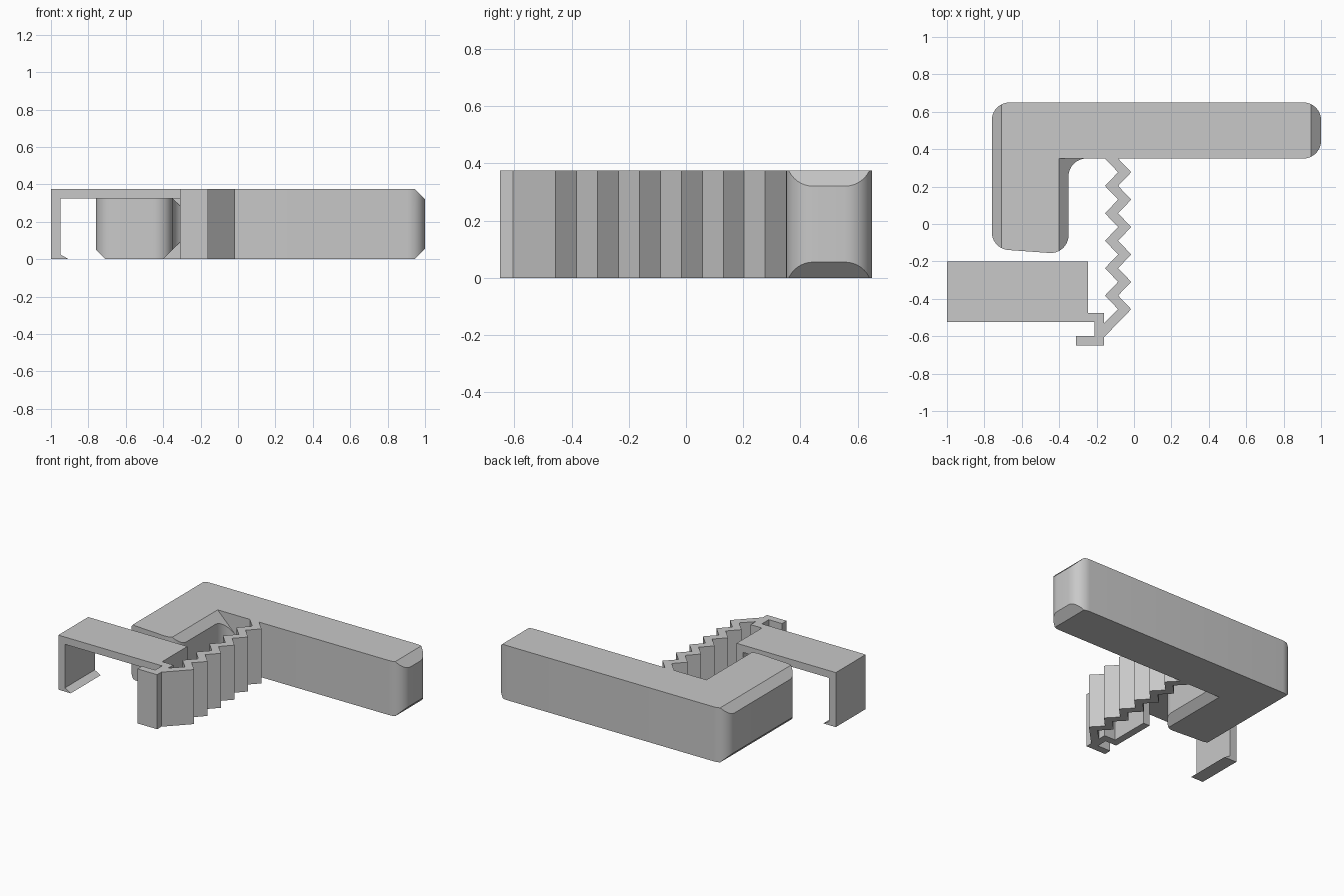
import bpy, bmesh, math
from mathutils import Vector

if "Cube" in bpy.data.objects:
    bpy.data.objects.remove(bpy.data.objects["Cube"], do_unlink=True)

HEIGHT = 0.375

grey = bpy.data.materials.new("plain grey")
grey.use_nodes = True
COLOUR = (0.58, 0.58, 0.58, 1)
grey.diffuse_color = COLOUR
grey.node_tree.nodes["Principled BSDF"].inputs["Base Color"].default_value = COLOUR


def prism(name, outline, lo, hi, axis="z"):
    """Extrude a flat outline along z, or an x-z outline along y."""
    bm = bmesh.new()
    place = (lambda a, b, h: (a, b, h)) if axis == "z" else (lambda a, b, h: (a, h, b))
    face = bm.faces.new([bm.verts.new(place(a, b, lo)) for a, b in outline])
    grown = bmesh.ops.extrude_face_region(bm, geom=[face])["geom"]
    bmesh.ops.translate(bm, vec=place(0, 0, hi - lo),
                        verts=[g for g in grown if isinstance(g, bmesh.types.BMVert)])
    bmesh.ops.recalc_face_normals(bm, faces=bm.faces)
    mesh = bpy.data.meshes.new(name)
    bm.to_mesh(mesh)
    bm.free()
    mesh.materials.append(grey)
    obj = bpy.data.objects.new(name, mesh)
    bpy.context.collection.objects.link(obj)
    return obj


def rounded(corners, steps=10):
    """Replace every (x, y, radius) corner with an arc."""
    result = []
    for i, (x, y, r) in enumerate(corners):
        p = Vector((x, y, 0))
        u = (Vector((*corners[i - 1][:2], 0)) - p).normalized()
        v = (Vector((*corners[(i + 1) % len(corners)][:2], 0)) - p).normalized()
        half = u.angle(v) / 2
        centre = p + (u + v).normalized() * r / math.sin(half)
        start = (p + u * r / math.tan(half) - centre).normalized()
        end = (p + v * r / math.tan(half) - centre).normalized()
        for k in range(steps + 1):
            q = centre + start.slerp(end, k / steps) * r
            result.append((q.x, q.y))
    return result


def activate(obj):
    bpy.ops.object.select_all(action="DESELECT")
    obj.select_set(True)
    bpy.context.view_layer.objects.active = obj


def chamfer(obj, x, side, depth, y0, y1):
    """Slice 45 degree wedges off the top and bottom edges, starting at x."""
    for z, up in ((0, 1), (HEIGHT, -1)):
        wedge = [(x - side * 0.05, z - up * 0.05),
                 (x + side * depth, z + up * depth),
                 (x + side * depth, z - up * 0.05)]
        cutter = prism("wedge_cutter", wedge, y0, y1, "y")
        cutter.hide_render = True
        mod = obj.modifiers.new("chamfer", "BOOLEAN")
        mod.operation = "DIFFERENCE"
        mod.solver = "EXACT"
        mod.object = cutter
        activate(obj)
        bpy.ops.object.modifier_apply(modifier=mod.name)
        bpy.data.objects.remove(cutter, do_unlink=True)


# L-shaped body with rounded corners and chamfered ends
R = 0.095
body = prism("body", rounded([
    (1, 0.35, R), (1, 0.65, R), (-0.76, 0.65, R), (-0.76, -0.133, R),
    (-0.35, -0.162, R), (-0.35, 0.35, R)]), 0, HEIGHT)
chamfer(body, 0.945, 1, 0.12, -1, 1)
chamfer(body, -0.708, -1, 0.12, -1, 1)
chamfer(body, -0.40, 1, 0.17, -0.4, 0.35)
activate(body)
bpy.ops.object.shade_smooth_by_angle(angle=math.radians(25))

# Zigzag spring ending in a hooked tab
STEP = 0.1465
zigzag = []
for i in range(6):
    zigzag += [(-0.085, 0.35 - STEP * i), (-0.015, 0.35 - STEP * (i + 0.5))]
hook = [(-0.16, -0.605), (-0.16, -0.65), (-0.31, -0.65), (-0.31, -0.6),
        (-0.21, -0.6), (-0.21, -0.525), (-0.245, -0.525), (-0.245, -0.475),
        (-0.16, -0.475), (-0.16, -0.53)]
prism("spring_and_hook",
      zigzag + hook + [(x - 0.07, y) for x, y in reversed(zigzag)], 0, HEIGHT)

# Bridge-shaped clip with a small catch on its outer wall
prism("clip", [
    (-1, 0), (-0.905, 0), (-0.95, 0.025), (-0.95, 0.325), (-0.295, 0.325),
    (-0.295, 0), (-0.245, 0), (-0.245, HEIGHT), (-1, HEIGHT)], -0.525, -0.2, "y")
